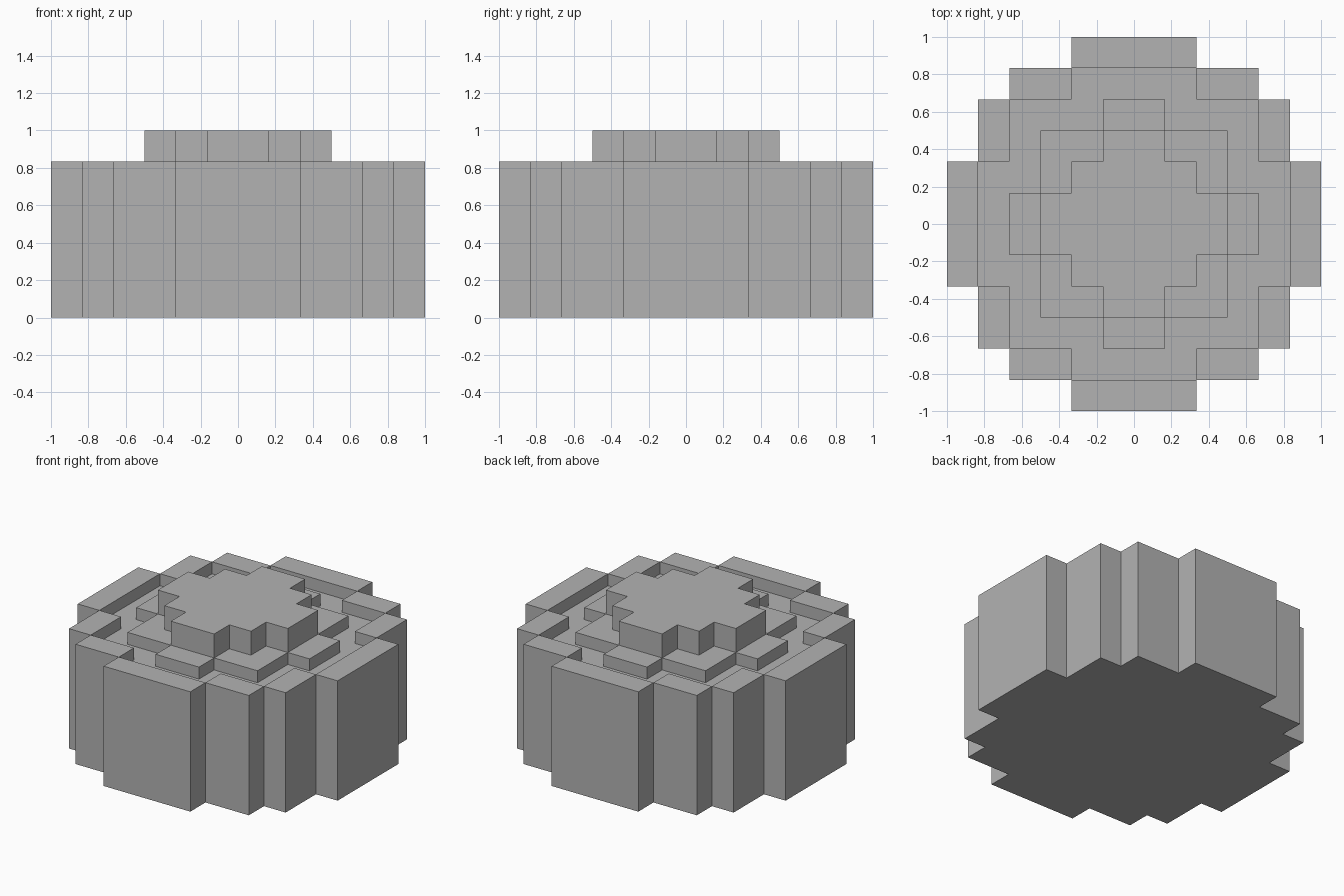
import bpy
import bmesh

UNIT = 1 / 6  # grid step of the stepped plan

cube = bpy.data.objects.get("Cube")
if cube:
    bpy.data.objects.remove(cube, do_unlink=True)

grey = bpy.data.materials.new("plain_grey")
grey.use_nodes = True
colour = (0.45, 0.45, 0.45, 1)
grey.diffuse_color = colour
grey.node_tree.nodes["Principled BSDF"].inputs["Base Color"].default_value = colour


def turn(points, quarters):
    """Rotate plan points by quarter turns about the centre."""
    for _ in range(quarters):
        points = [(-y, x) for x, y in points]
    return points


def prism(name, outline, bottom, top):
    """Extrude a counter-clockwise outline between two heights."""
    bm = bmesh.new()
    face = bm.faces.new([bm.verts.new((x * UNIT, y * UNIT, bottom * UNIT)) for x, y in outline])
    lifted = bmesh.ops.extrude_face_region(bm, geom=[face], use_keep_orig=True)["geom"]
    verts = [v for v in lifted if isinstance(v, bmesh.types.BMVert)]
    bmesh.ops.translate(bm, verts=verts, vec=(0, 0, (top - bottom) * UNIT))
    bmesh.ops.recalc_face_normals(bm, faces=bm.faces)
    mesh = bpy.data.meshes.new(name)
    bm.to_mesh(mesh)
    bm.free()
    mesh.materials.append(grey)
    obj = bpy.data.objects.new(name, mesh)
    bpy.context.scene.collection.objects.link(obj)


def stepped(name, quarter, bottom, top):
    """Prism whose outline repeats in all four quarters."""
    prism(name, [p for q in range(4) for p in turn(quarter, q)], bottom, top)


# Solid body, raised star and top cap
stepped("core_floor", [(5, 2), (4, 2), (4, 4), (2, 4), (2, 5)], 0, 4.5)
stepped("raised_star", [(4, 1), (3, 1), (3, 3), (1, 3), (1, 4)], 4.5, 5)
stepped("top_cap", [(3, 1), (2, 1), (2, 2), (1, 2), (1, 3)], 5, 6)

# Wall panels around the body: one side and two corner panels per quarter
panels = {
    "side_panel": (5, -2, 6, 2),
    "corner_panel_a": (4, 2, 5, 4),
    "corner_panel_b": (2, 4, 4, 5),
}
for name, (x0, y0, x1, y1) in panels.items():
    rect = [(x0, y0), (x1, y0), (x1, y1), (x0, y1)]
    for q in range(4):
        prism(f"{name}_{q + 1}", turn(rect, q), 0, 5)
